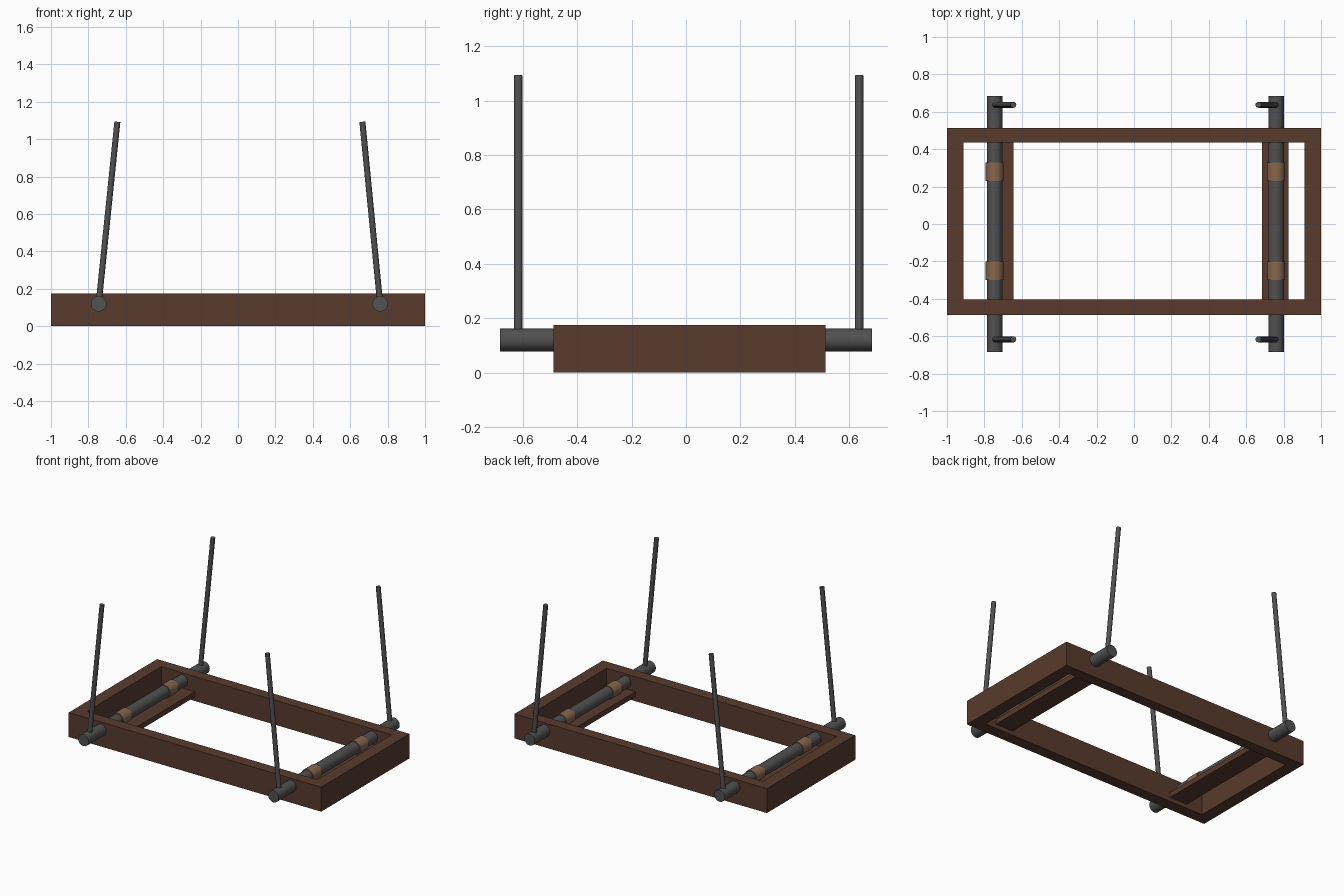
import bpy, bmesh
from mathutils import Vector

if "Cube" in bpy.data.objects:
    bpy.data.objects.remove(bpy.data.objects["Cube"])


def material(name, rgb):
    m = bpy.data.materials.new(name)
    m.diffuse_color = (*rgb, 1)
    m.use_nodes = True
    m.node_tree.nodes["Principled BSDF"].inputs["Base Color"].default_value = m.diffuse_color
    return m


WOOD = material("dark_brown_wood", (0.098, 0.043, 0.026))
METAL = material("dark_grey_metal", (0.082, 0.082, 0.082))
LEATHER = material("tan_leather", (0.245, 0.137, 0.076))


def finish(name, bm, mat, smooth=False):
    bmesh.ops.recalc_face_normals(bm, faces=bm.faces)
    me = bpy.data.meshes.new(name)
    bm.to_mesh(me)
    bm.free()
    me.materials.append(mat)
    ob = bpy.data.objects.new(name, me)
    bpy.context.collection.objects.link(ob)
    if smooth:
        bpy.ops.object.select_all(action='DESELECT')
        ob.select_set(True)
        bpy.context.view_layer.objects.active = ob
        bpy.ops.object.shade_smooth_by_angle(angle=0.7)
    return ob


def box(name, x0, x1, y0, y1, z0, z1, mat):
    bm = bmesh.new()
    bmesh.ops.create_cube(bm, size=1)
    for v in bm.verts:
        v.co = (x1 if v.co.x > 0 else x0, y1 if v.co.y > 0 else y0, z1 if v.co.z > 0 else z0)
    return finish(name, bm, mat)


def rod(name, a, b, r, mat, sides):
    a, b = Vector(a), Vector(b)
    bm = bmesh.new()
    bmesh.ops.create_cone(bm, cap_ends=True, segments=sides, radius1=r, radius2=r, depth=(b - a).length)
    bm.transform((b - a).to_track_quat('Z', 'Y').to_matrix().to_4x4())
    bmesh.ops.translate(bm, verts=bm.verts, vec=(a + b) / 2)
    return finish(name, bm, mat, True)


# Open rectangular frame: outer and inner loops at bottom and top
bm = bmesh.new()


def ring(x0, x1, y0, y1, z):
    return [bm.verts.new((x, y, z)) for x, y in ((x0, y0), (x1, y0), (x1, y1), (x0, y1))]


outer, inner = (-1, 1, -0.487, 0.513), (-0.912, 0.912, -0.405, 0.435)
loops = [ring(*outer, 0), ring(*outer, 0.175), ring(*inner, 0.175), ring(*inner, 0)]
for k in range(4):
    p, q = loops[k], loops[(k + 1) % 4]
    for i in range(4):
        j = (i + 1) % 4
        bm.faces.new((p[i], p[j], q[j], q[i]))
finish("frame", bm, WOOD)

# Each end: cross slat, axle, two collars and two leaning rods
for end, ax, sx, top in (("left", -0.745, -0.785, -0.645), ("right", 0.76, 0.685, 0.665)):
    box(end + "_slat", sx, sx + 0.14, -0.41, 0.44, 0.03, 0.067, WOOD)
    rod(end + "_axle", (ax, -0.685, 0.12), (ax, 0.685, 0.12), 0.042, METAL, 16)
    for side, cy, ry in (("front", -0.25, -0.617), ("back", 0.28, 0.637)):
        rod(f"{end}_{side}_collar", (ax, cy - 0.05, 0.12), (ax, cy + 0.05, 0.12), 0.048, LEATHER, 16)
        rod(f"{end}_{side}_rod", (ax, ry, 0.12), (top, ry, 1.093), 0.016, METAL, 12)
